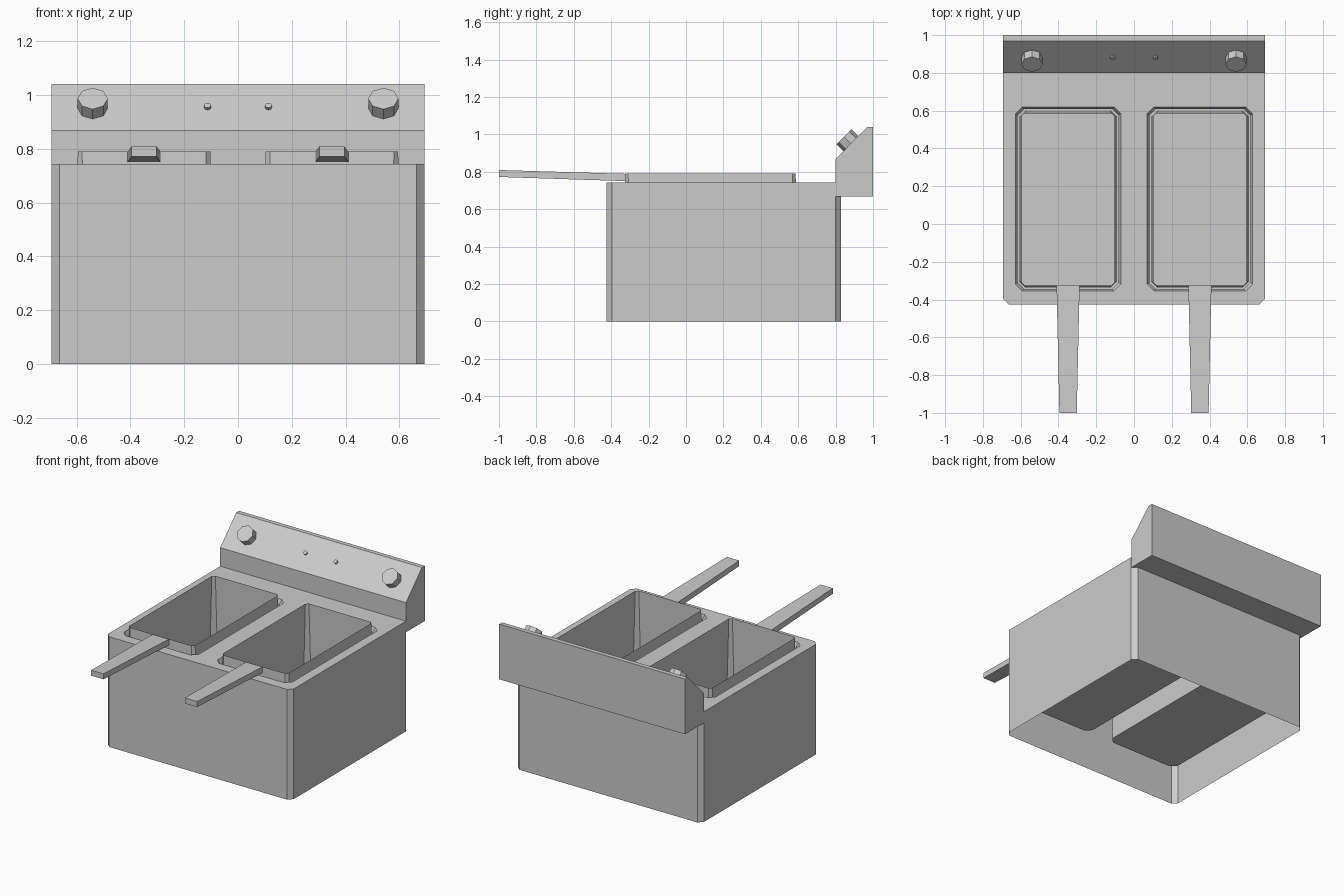
import bpy, bmesh, math
from mathutils import Matrix, Vector

if "Cube" in bpy.data.objects:
    bpy.data.objects.remove(bpy.data.objects["Cube"])


def finish(bm, name):
    bmesh.ops.recalc_face_normals(bm, faces=bm.faces[:])
    me = bpy.data.meshes.new(name)
    bm.to_mesh(me)
    bm.free()
    ob = bpy.data.objects.new(name, me)
    bpy.context.collection.objects.link(ob)
    return ob


def ring(bm, x0, x1, y0, y1, c, z):
    """Rectangle with cut corners."""
    pts = [(x0 + c, y0), (x1 - c, y0), (x1, y0 + c), (x1, y1 - c),
           (x1 - c, y1), (x0 + c, y1), (x0, y1 - c), (x0, y0 + c)]
    return [bm.verts.new((x, y, z)) for x, y in pts]


def loft(bm, rings):
    for a, b in zip(rings, rings[1:]):
        for i in range(len(a)):
            j = (i + 1) % len(a)
            bm.faces.new((a[i], a[j], b[j], b[i]))


def loop_edges(bm, r):
    out = []
    for i in range(len(r)):
        pair = (r[i], r[(i + 1) % len(r)])
        out.append(bm.edges.get(pair) or bm.edges.new(pair))
    return out


CX = 0.349   # centre of each fryer well

# Cabinet: open-bottomed shell with two stepped wells hanging inside
bm = bmesh.new()
body = [ring(bm, -0.693, 0.693, -0.425, 0.828, 0.029, z) for z in (0, 0.743)]
loft(bm, body)
rim = loop_edges(bm, body[1])
for s in (-1, 1):
    cx = s * CX
    well = [ring(bm, cx - w, cx + w, y0, y1, c, z) for w, y0, y1, c, z in (
        (0.279, -0.354, 0.620, 0.036, 0.743),
        (0.268, -0.345, 0.610, 0.036, 0.715),
        (0.268, -0.345, 0.610, 0.036, 0.205))]
    loft(bm, well)
    bm.faces.new(well[-1])
    rim += loop_edges(bm, well[0])
bmesh.ops.triangle_fill(bm, edges=rim, use_beauty=True, normal=(0, 0, 1))
finish(bm, "cabinet")

# Control panel: side profile extruded across the width
bm = bmesh.new()
profile = [(0.80, 0.668), (1.0, 0.668), (1.0, 1.04), (0.97, 1.04), (0.80, 0.868)]
ends = [[bm.verts.new((x, y, z)) for y, z in profile] for x in (-0.693, 0.693)]
loft(bm, ends)
for e in ends:
    bm.faces.new(e)
finish(bm, "control_panel")

# Baskets (slightly wider at the bottom) and handles
for s, side in ((-1, "left"), (1, "right")):
    cx = s * CX
    bm = bmesh.new()
    rings = [ring(bm, cx - w, cx + w, y0, y1, c, z) for w, y0, y1, c, z in (
        (0.246, -0.325, 0.586, 0.016, 0.79),
        (0.259, -0.337, 0.602, 0.034, 0.22))]
    loft(bm, rings)
    bm.faces.new(rings[-1])
    finish(bm, "basket_" + side)

    bm = bmesh.new()
    hrings = [[bm.verts.new((cx + x, y, z)) for x, z in
               ((-w, z0), (w, z0), (w, z1), (-w, z1))]
              for y, w, z0, z1 in ((-1.0, 0.046, 0.772, 0.809),
                                   (-0.326, 0.061, 0.75, 0.789))]
    loft(bm, hrings)
    for r in hrings:
        bm.faces.new(r)
    finish(bm, "handle_" + side)


# Knobs and indicator lamps standing on the sloped panel face
def stud(name, x, y, radius, height, sides=8):
    tilt = Matrix.Rotation(math.radians(45), 4, 'X')
    sink = 0.004
    pos = Vector((x, y, y + 0.068)) + tilt @ Vector((0, 0, height / 2 - sink))
    bm = bmesh.new()
    bmesh.ops.create_cone(bm, cap_ends=True, segments=sides, radius1=radius,
                          radius2=radius, depth=height,
                          matrix=Matrix.Translation(pos) @ tilt)
    finish(bm, name)


for s, side in ((-1, "left"), (1, "right")):
    stud("knob_" + side, s * 0.54, 0.882, 0.056, 0.056)
    stud("lamp_" + side, s * 0.113, 0.885, 0.013, 0.016)
